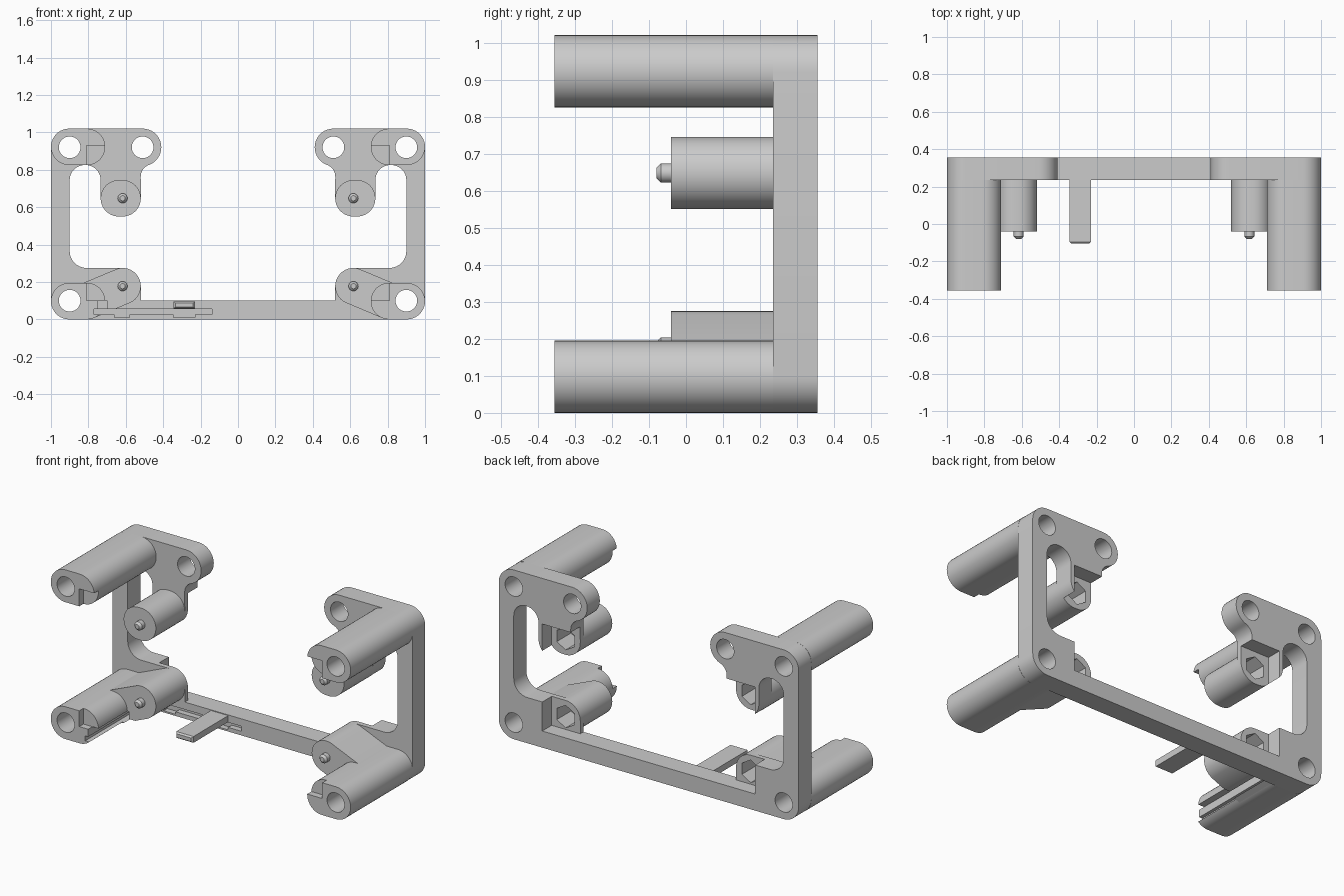
import bpy, bmesh
from math import sin, cos, radians
from mathutils import Vector
from mathutils.geometry import convex_hull_2d

if "Cube" in bpy.data.objects:
    bpy.data.objects.remove(bpy.data.objects["Cube"])

BACK, FACE, FRONT, STAND = 0.355, 0.235, -0.355, -0.04
R = 0.0975


def arc(cx, cz, r, a0, a1, n=10):
    return [(cx + r * cos(radians(a0 + (a1 - a0) * i / n)),
             cz + r * sin(radians(a0 + (a1 - a0) * i / n))) for i in range(n + 1)]


def circle(x, z, r, n=40, start=0):
    return arc(x, z, r, start, start + 360, n)[:-1]


def hull(*discs):
    pts = [Vector(p) for d in discs for p in circle(*d)]
    return [tuple(pts[i]) for i in convex_hull_2d(pts)]


def rect(x0, x1, z0, z1):
    return [(x0, z0), (x1, z0), (x1, z1), (x0, z1)]


def flip(pts, s):
    return [(s * x, z) for x, z in pts]


def prism(name, pts, y0, y1, front_pts=None):
    """Solid with an XZ outline, running from y0 (front) to y1 (back)."""
    bm = bmesh.new()
    a = [bm.verts.new((x, y0, z)) for x, z in (front_pts or pts)]
    b = [bm.verts.new((x, y1, z)) for x, z in pts]
    bm.faces.new(a)
    bm.faces.new(b[::-1])
    n = len(pts)
    for i in range(n):
        j = (i + 1) % n
        bm.faces.new((a[j], a[i], b[i], b[j]))
    bmesh.ops.recalc_face_normals(bm, faces=bm.faces)
    me = bpy.data.meshes.new(name)
    bm.to_mesh(me)
    bm.free()
    ob = bpy.data.objects.new(name, me)
    bpy.context.collection.objects.link(ob)
    return ob


def cut(ob, pts, y0, y1):
    """Subtract a prism from an object and bake the result."""
    tool = prism("cutter", pts, y0, y1)
    tool.hide_render = True
    mod = ob.modifiers.new("cut", 'BOOLEAN')
    mod.operation, mod.solver, mod.object = 'DIFFERENCE', 'EXACT', tool
    dg = bpy.context.evaluated_depsgraph_get()
    dg.update()
    me = bpy.data.meshes.new_from_object(ob.evaluated_get(dg))
    ob.modifiers.clear()
    ob.data = me
    bpy.data.objects.remove(tool)


# Back plate outline: right half, then mirrored
half = (arc(.9, .1, .1, -90, 0) + arc(.9, .92, .1, 0, 90)
        + arc(.51, .92, .1, 90, 250, 18) + arc(.453, .763, .067, 70, 0)[1:]
        + arc(.617, .6475, R, 180, 270) + arc(.637, .6475, R, 270, 360)
        + arc(.8145, .745, .08, 180, 90) + arc(.82, .745, .08, 90, 0)
        + arc(.81, .365, .09, 0, -90) + arc(.617, .1775, R, 90, 180)
        + [(.5195, .1)])
plate = prism("back_plate", half + flip(half, -1)[::-1], FACE, BACK)

for s, side in ((1, "right"), (-1, "left")):
    # Screw holes and nut recesses in the plate
    for x, z in ((.9, .1), (.9, .92), (.51, .92)):
        cut(plate, flip(circle(x, z, .058), s), .1, .5)
    for z0, z1 in ((.5, .745), (.1, .3)):
        cut(plate, flip(rect(.45, .71, z0, z1), s), .265, .5)

    # Long corner posts with a stepped front end
    for level, zc, notch in (("upper", .9225, (.7, .93)), ("lower", .0975, (.1, .3))):
        post = prism(f"{level}_{side}_post",
                     flip(hull((.9025, zc, R), (.8075, zc, R)), s), FRONT, FACE)
        cut(post, flip(circle(.9, .92 if zc > .5 else .1, .058), s), -.5, .5)
        cut(post, flip(rect(.6, .81, *notch), s), -.5, FRONT + .04)
        if level == "lower" and s < 0:
            # Card groove along the post
            cut(post, rect(-.77, -.6, .025, .055), -.5, .5)
            cut(post, rect(-.75, -.6, .05, .1), -.5, .5)

    # Short standoffs with hex nut pockets and locating pins
    for level, zc in (("upper", .6475), ("lower", .1775)):
        if level == "upper":
            shape = hull((.617, zc, R), (.637, zc, R))
        else:
            shape = hull((.617, zc, R), (.8075, .0975, R))
        stand = prism(f"{level}_{side}_standoff", flip(shape, s), STAND, FACE)
        hexagon = flip(circle(.617, zc, .068, 6, 30), s)
        cut(stand, hexagon, .13, .5)
        cut(plate, hexagon, .1, .5)
        if level == "lower":
            cut(stand, flip(circle(.9, .1, .058), s), -.5, .5)
            if s < 0:
                cut(stand, rect(-.77, -.5, .025, .055), -.5, .5)
                cut(stand, rect(-.75, -.7, .05, .1), -.5, .5)
        ring = flip(circle(.617, zc, .026, 24), s)
        tip = flip(circle(.617, zc, .014, 24), s)
        prism(f"{level}_{side}_pin", ring, -.068, STAND)
        prism(f"{level}_{side}_pin_tip", ring, -.08, -.068, tip)

# Card slot in the bottom bar, with two relief pockets
cut(plate, rect(-.77, -.14, .025, .055), .1, .27)
for x0, x1 in ((-.66, -.58), (-.345, -.23)):
    cut(plate, rect(x0, x1, .01, .03), .1, .27)

# Card support arm with a chamfered tip
prism("support_arm", rect(-.345, -.23, .058, .096), -.095, .25)
prism("support_arm_tip", rect(-.345, -.23, .058, .096), -.105, -.095,
      rect(-.335, -.24, .066, .088))

# Smooth the round surfaces, keep hard edges
for ob in bpy.data.objects:
    ob.select_set(True)
bpy.context.view_layer.objects.active = plate
bpy.ops.object.shade_smooth_by_angle(angle=radians(30))
